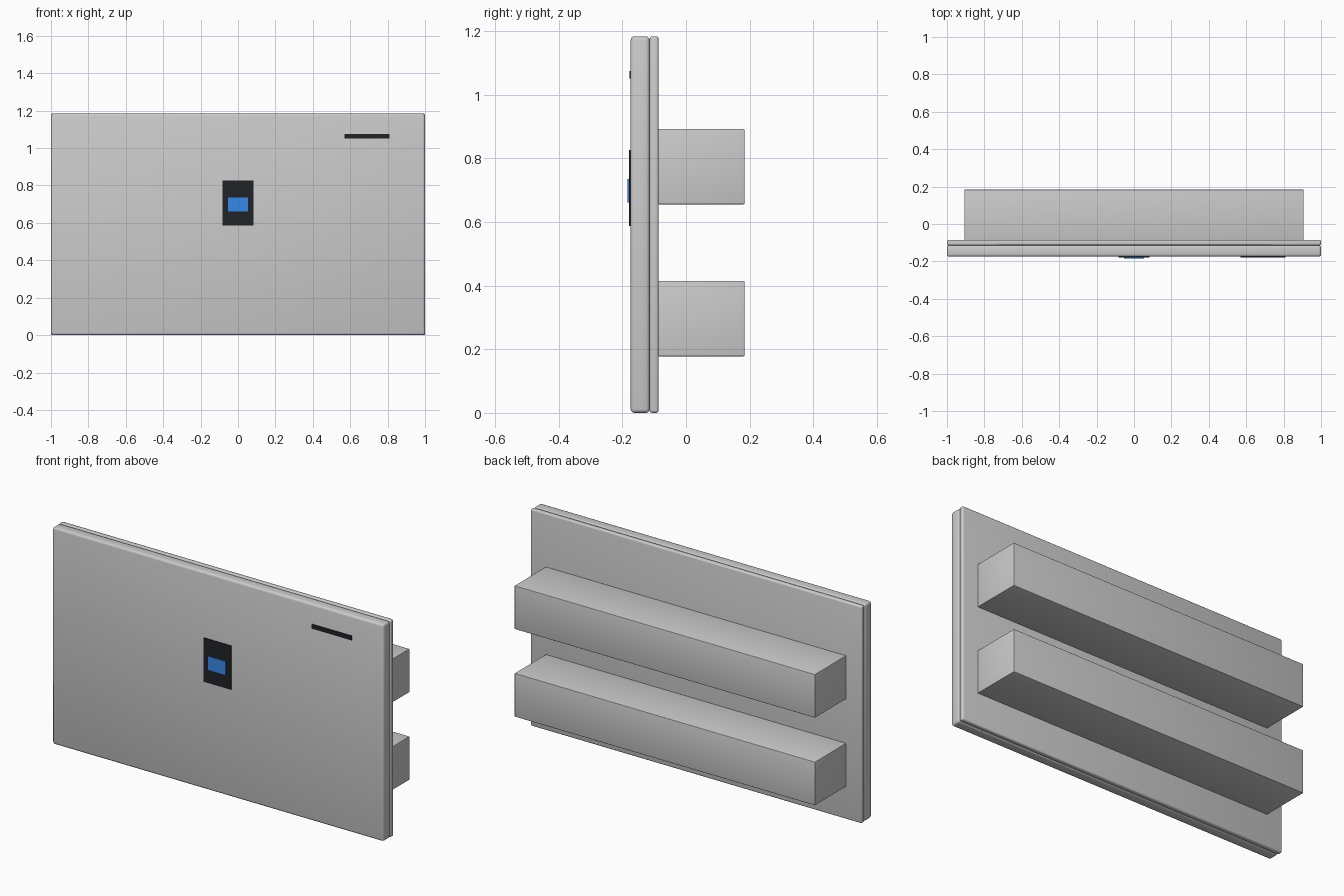
import bpy
from math import radians

if "Cube" in bpy.data.objects:
    bpy.data.objects.remove(bpy.data.objects["Cube"])


def material(name, color):
    m = bpy.data.materials.new(name)
    m.diffuse_color = (*color, 1)
    m.use_nodes = True
    m.node_tree.nodes["Principled BSDF"].inputs["Base Color"].default_value = m.diffuse_color
    return m


def box(name, x, y, z, bevel=0, mat=None):
    """Box from (min, max) ranges, with optional rounded edges."""
    bpy.ops.mesh.primitive_cube_add(size=1, location=[sum(r) / 2 for r in (x, y, z)])
    ob = bpy.context.object
    ob.name = name
    ob.scale = [r[1] - r[0] for r in (x, y, z)]
    bpy.ops.object.transform_apply(location=False, rotation=False, scale=True)
    if bevel:
        mod = ob.modifiers.new("rounded_edges", 'BEVEL')
        mod.width = bevel
        mod.segments = 3
        bpy.ops.object.modifier_apply(modifier=mod.name)
        bpy.ops.object.shade_smooth_by_angle(angle=radians(35))
    if mat:
        ob.data.materials.append(mat)
    return ob


black = material("black", (0.015, 0.016, 0.02))
blue = material("screen_blue", (0.04, 0.25, 0.8))

# Two stacked panels
box("front_panel", (-1, 1), (-0.174, -0.114), (0, 1.184), 0.012)
box("back_panel", (-1, 1), (-0.114, -0.086), (0, 1.184), 0.008)

# Horizontal bars on the back
for name, z in (("lower_bar", (0.178, 0.415)), ("upper_bar", (0.656, 0.893))):
    box(name, (-0.907, 0.907), (-0.087, 0.184), z, 0.003)

# Control plate with screen, and slot in the upper corner
box("control_plate", (-0.083, 0.083), (-0.179, -0.172), (0.587, 0.826), 0, black)
box("screen", (-0.053, 0.053), (-0.184, -0.177), (0.662, 0.736), 0, blue)
box("slot", (0.57, 0.81), (-0.178, -0.172), (1.051, 1.075), 0, black)
